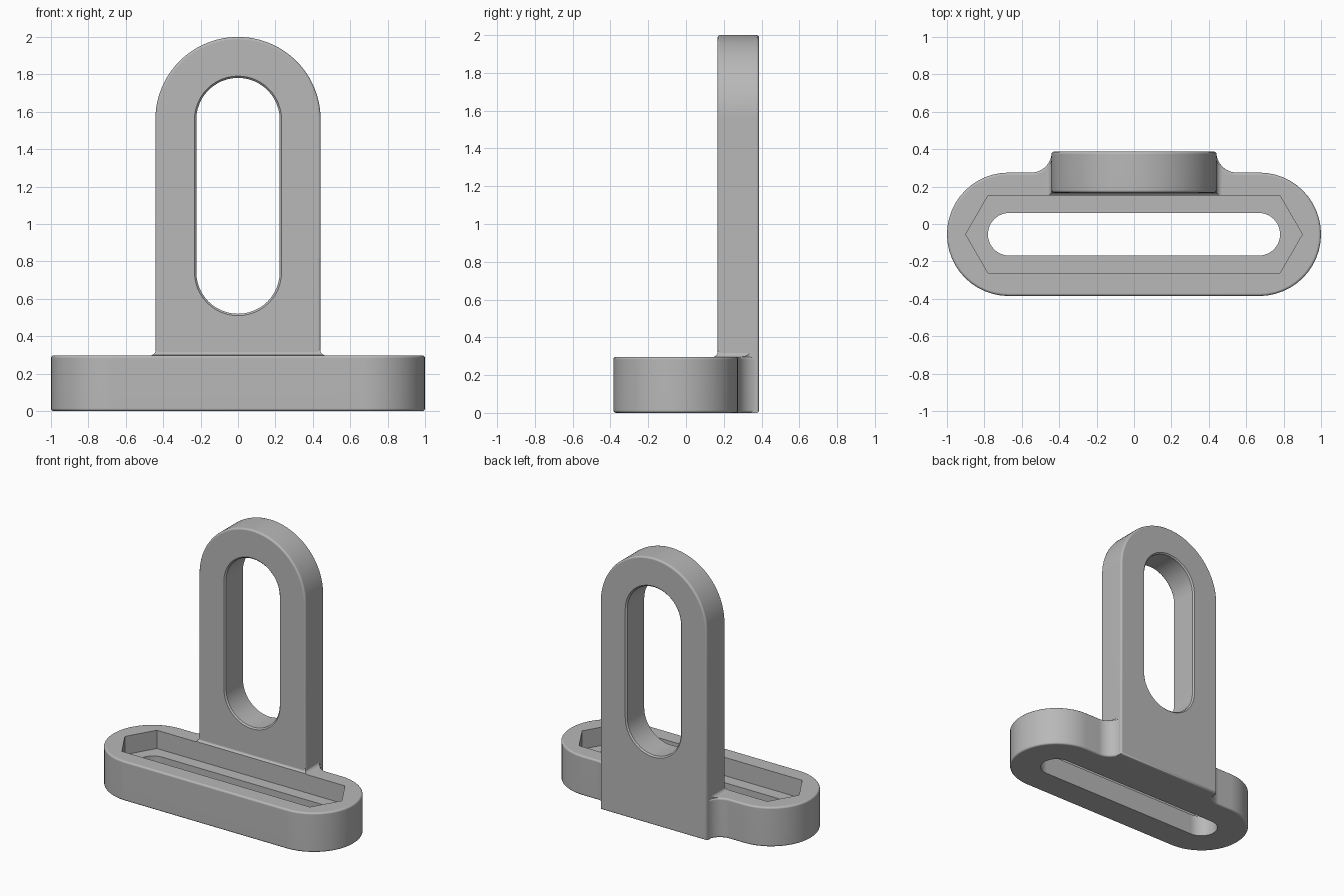
import bpy, bmesh, math
from mathutils import Vector

if "Cube" in bpy.data.objects:
    bpy.data.objects.remove(bpy.data.objects["Cube"], do_unlink=True)

grey = bpy.data.materials.new("plain grey")
grey.use_nodes = True
grey.diffuse_color = (0.48, 0.48, 0.48, 1)
grey.node_tree.nodes["Principled BSDF"].inputs["Base Color"].default_value = grey.diffuse_color

MID_Y = -0.055                 # centre line of the base
FRONT, BACK = 0.167, 0.387     # faces of the upright plate
BASE_TOP = 0.297
ROUND = 0.014                  # small edge rounding


def arc(cx, cy, r, start, end, steps=24):
    angles = [math.radians(start + (end - start) * i / steps) for i in range(steps + 1)]
    return [(cx + r * math.cos(a), cy + r * math.sin(a)) for a in angles]


def mirrored(half):
    return half + [(-x, y) for x, y in reversed(half)]


def inset(points, d):
    """Move a counter-clockwise outline inward by d with mitred corners."""
    pts = [Vector(p) for p in points]
    out = []
    for i, p in enumerate(pts):
        e1 = (p - pts[i - 1]).normalized()
        e2 = (pts[(i + 1) % len(pts)] - p).normalized()
        n1, n2 = Vector((-e1.y, e1.x)), Vector((-e2.y, e2.x))
        out.append(p + (n1 + n2) * d / max(1 + n1.dot(n2), 0.4))
    return out


def loft(name, outline, layers, upright=False):
    """Stack inset copies of an outline; layers are (inset, depth)."""
    bm = bmesh.new()
    rings = []
    for d, w in layers:
        rings.append([bm.verts.new((u, w, v) if upright else (u, v, w))
                      for u, v in inset(outline, d)])
    for a, b in zip(rings, rings[1:]):
        for i in range(len(a)):
            j = (i + 1) % len(a)
            bm.faces.new((a[i], a[j], b[j], b[i]))
    bm.faces.new(rings[0])
    bm.faces.new(rings[-1])
    bmesh.ops.recalc_face_normals(bm, faces=bm.faces)
    mesh = bpy.data.meshes.new(name)
    bm.to_mesh(mesh)
    bm.free()
    mesh.materials.append(grey)
    obj = bpy.data.objects.new(name, mesh)
    bpy.context.collection.objects.link(obj)
    return obj


def rounded(lo, hi, r=ROUND, steps=3):
    """Layers for a slab with rounded rims."""
    quarter = [math.pi / 2 * i / steps for i in range(steps + 1)]
    low = [(r * (1 - math.sin(a)), lo + r * (1 - math.cos(a))) for a in quarter]
    return low + [(d, lo + hi - w) for d, w in reversed(low)]


def combine(target, tool, operation):
    bpy.ops.object.select_all(action='DESELECT')
    bpy.context.view_layer.objects.active = target
    target.select_set(True)
    mod = target.modifiers.new("combine", 'BOOLEAN')
    mod.object, mod.operation, mod.solver = tool, operation, 'EXACT'
    bpy.ops.object.modifier_apply(modifier=mod.name)
    bpy.data.objects.remove(tool, do_unlink=True)


# Base: long rounded slab with concave blends into the upright
half = arc(0.67, MID_Y, 0.33, -90, 90) + arc(0.55, 0.385, 0.11, -90, -176, 12)
base_outline = mirrored(half + [(0.42, 0.375)])
bracket = loft("slotted_bracket", base_outline, rounded(0, BASE_TOP))

# Upright plate with a round top and a long slot
plate_outline = [(-0.442, 0), (0.442, 0)] + arc(0, 1.558, 0.442, 0, 180, 48)
plate = loft("upright_plate", plate_outline, rounded(FRONT, BACK), upright=True)
slot_outline = arc(0, 1.558, 0.223, 0, 180) + arc(0, 0.743, 0.223, 180, 360)
c = 0.01
slot = loft("upright_slot", slot_outline,
            [(-c - 0.03, FRONT - 0.03), (0, FRONT + c), (0, BACK - c), (-c - 0.03, BACK + 0.03)],
            upright=True)
combine(plate, slot, 'DIFFERENCE')

# Small cove where the plate meets the base
foot = [(-0.44, FRONT + 0.002), (0.44, FRONT + 0.002), (0.44, 0.45), (-0.44, 0.45)]
R = 0.03
steps = [math.pi / 2 * i / 5 for i in range(6)]
cove = loft("cove", foot, [(-R, BASE_TOP - 0.03)] +
            [(-R * (1 - math.sin(a)), BASE_TOP + R * (1 - math.cos(a))) for a in steps])
limit = loft("cove_limit", base_outline, [(0.008, 0.1), (0.008, 0.6)])
combine(cove, limit, 'INTERSECT')

combine(bracket, plate, 'UNION')
combine(bracket, cove, 'UNION')

# Six-sided recess in the base, and the slot through its floor
hexagon = [(0.9, MID_Y), (0.78, MID_Y + 0.207), (-0.78, MID_Y + 0.207),
           (-0.9, MID_Y), (-0.78, MID_Y - 0.207), (0.78, MID_Y - 0.207)]
combine(bracket, loft("recess", hexagon, [(0, 0.16), (0, 0.5)]), 'DIFFERENCE')
long_slot = mirrored(arc(0.667, MID_Y, 0.114, -90, 90))
combine(bracket, loft("base_slot", long_slot, [(0, -0.1), (0, 0.5)]), 'DIFFERENCE')

# Smooth curved walls, crisp flat faces
bpy.ops.object.select_all(action='DESELECT')
bracket.select_set(True)
bpy.context.view_layer.objects.active = bracket
bpy.ops.object.shade_smooth_by_angle(angle=math.radians(32))
weighted = bracket.modifiers.new("clean shading", 'WEIGHTED_NORMAL')
weighted.keep_sharp = True
